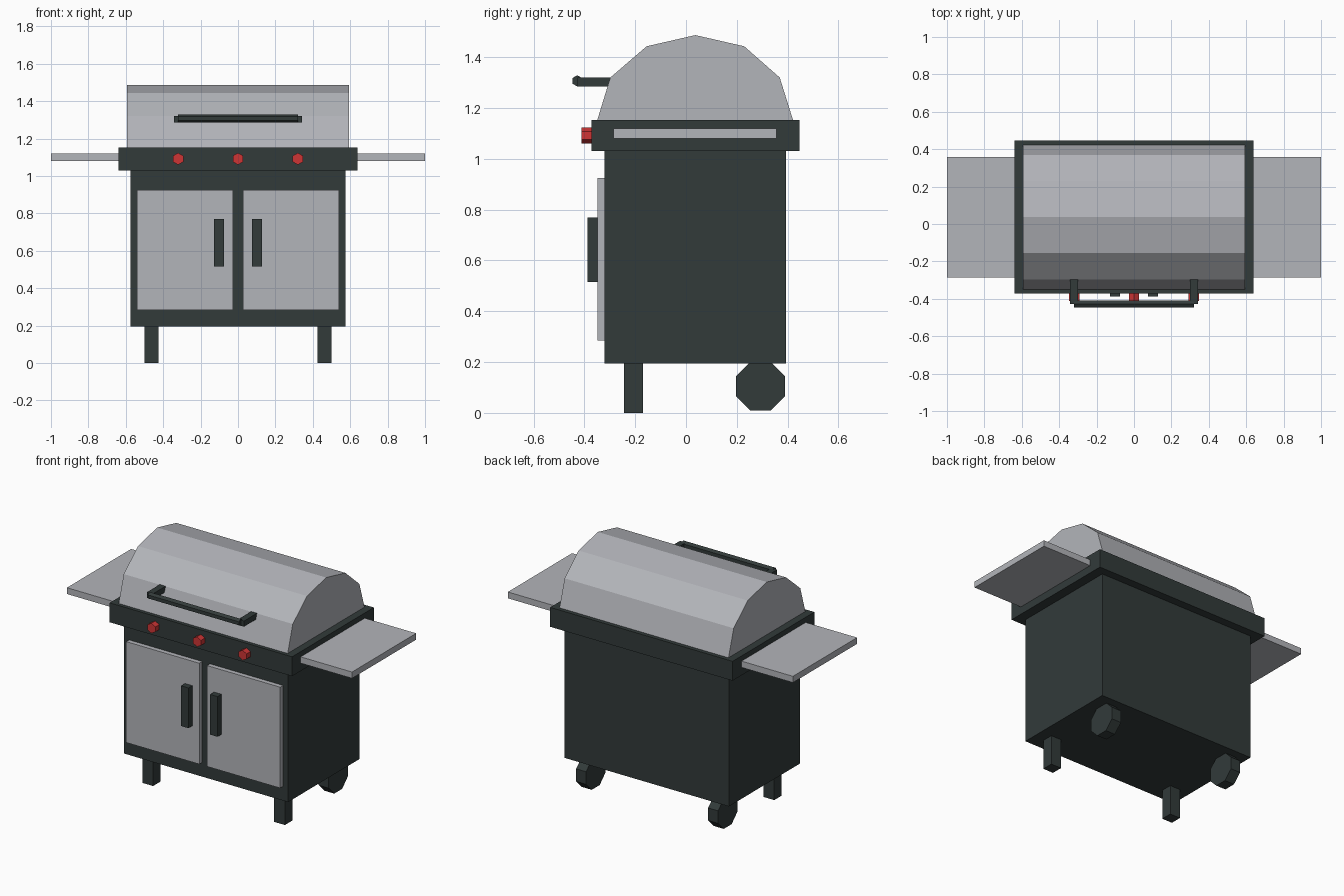
import bpy, bmesh, math
from mathutils import Matrix

if "Cube" in bpy.data.objects:
    bpy.data.objects.remove(bpy.data.objects["Cube"], do_unlink=True)


def material(name, rgb):
    m = bpy.data.materials.new(name)
    m.use_nodes = True
    m.diffuse_color = (*rgb, 1)
    m.node_tree.nodes["Principled BSDF"].inputs["Base Color"].default_value = (*rgb, 1)
    return m


steel = material("brushed steel", (0.45, 0.46, 0.49))
dark = material("dark enamel", (0.032, 0.043, 0.042))
red = material("knob red", (0.62, 0.036, 0.036))


def finish(name, bm, mat):
    bmesh.ops.recalc_face_normals(bm, faces=bm.faces[:])
    mesh = bpy.data.meshes.new(name)
    bm.to_mesh(mesh)
    bm.free()
    mesh.materials.append(mat)
    ob = bpy.data.objects.new(name, mesh)
    bpy.context.collection.objects.link(ob)
    return ob


def box(name, x, y, z, mat):
    """Box from (low, high) ranges on each axis."""
    bm = bmesh.new()
    bmesh.ops.create_cube(bm, size=1)
    for v in bm.verts:
        for i, (lo, hi) in enumerate((x, y, z)):
            v.co[i] = hi if v.co[i] > 0 else lo
    return finish(name, bm, mat)


def prism(name, profile, x, mat):
    """Extrude a (y, z) profile along the x range."""
    bm = bmesh.new()
    face = bm.faces.new([bm.verts.new((x[0], y, z)) for y, z in profile])
    out = bmesh.ops.extrude_face_region(bm, geom=[face])
    for v in out["geom"]:
        if isinstance(v, bmesh.types.BMVert):
            v.co.x = x[1]
    return finish(name, bm, mat)


def polygon(y, z, radius, sides, start):
    angles = [start + math.tau * i / sides for i in range(sides)]
    return [(y + radius * math.cos(a), z + radius * math.sin(a)) for a in angles]


def span(side, lo, hi):
    return tuple(sorted((side * lo, side * hi)))


# Cabinet, firebox rim and faceted lid
box("cabinet", (-0.576, 0.576), (-0.32, 0.393), (0.195, 1.03), dark)
box("firebox_rim", (-0.64, 0.64), (-0.372, 0.447), (1.03, 1.153), dark)
lid = [(-0.35, 1.15), (-0.298, 1.32), (-0.155, 1.443), (0.037, 1.487),
       (0.229, 1.443), (0.369, 1.32), (0.422, 1.15)]
prism("lid", lid, (-0.593, 0.593), steel)

# Mirrored parts
for side, tag in ((1, "left"), (-1, "right")):
    box(f"{tag}_shelf", span(side, 0.63, 1), (-0.286, 0.357), (1.08, 1.12), steel)
    box(f"{tag}_door", span(side, 0.027, 0.54), (-0.349, -0.31), (0.285, 0.925), steel)
    box(f"{tag}_door_handle", span(side, 0.076, 0.128), (-0.388, -0.34), (0.515, 0.77), dark)
    box(f"{tag}_leg", span(side, 0.425, 0.5), (-0.244, -0.17), (0, 0.2), dark)
    prism(f"{tag}_wheel", polygon(0.293, 0.105, 0.104, 8, math.pi / 8),
          span(side, 0.428, 0.498), dark)
    box(f"{tag}_lid_handle_bracket", span(side, 0.3, 0.341), (-0.427, -0.28), (1.285, 1.321), dark)

# Lid handle bar
prism("lid_handle_bar", polygon(-0.428, 1.307, 0.022, 6, math.pi / 2), (-0.32, 0.32), dark)

# Hexagonal burner knobs
for i in (-1, 0, 1):
    bm = bmesh.new()
    place = (Matrix.Translation((0.32 * i, -0.388, 1.092))
             @ Matrix.Rotation(math.pi / 2, 4, "X"))
    bmesh.ops.create_cone(bm, cap_ends=True, segments=6, radius1=0.032, radius2=0.032,
                          depth=0.046, matrix=place)
    ys = sorted(v.co.z for v in bm.verts)
    finish(f"burner_knob_{i + 2}", bm, red)
